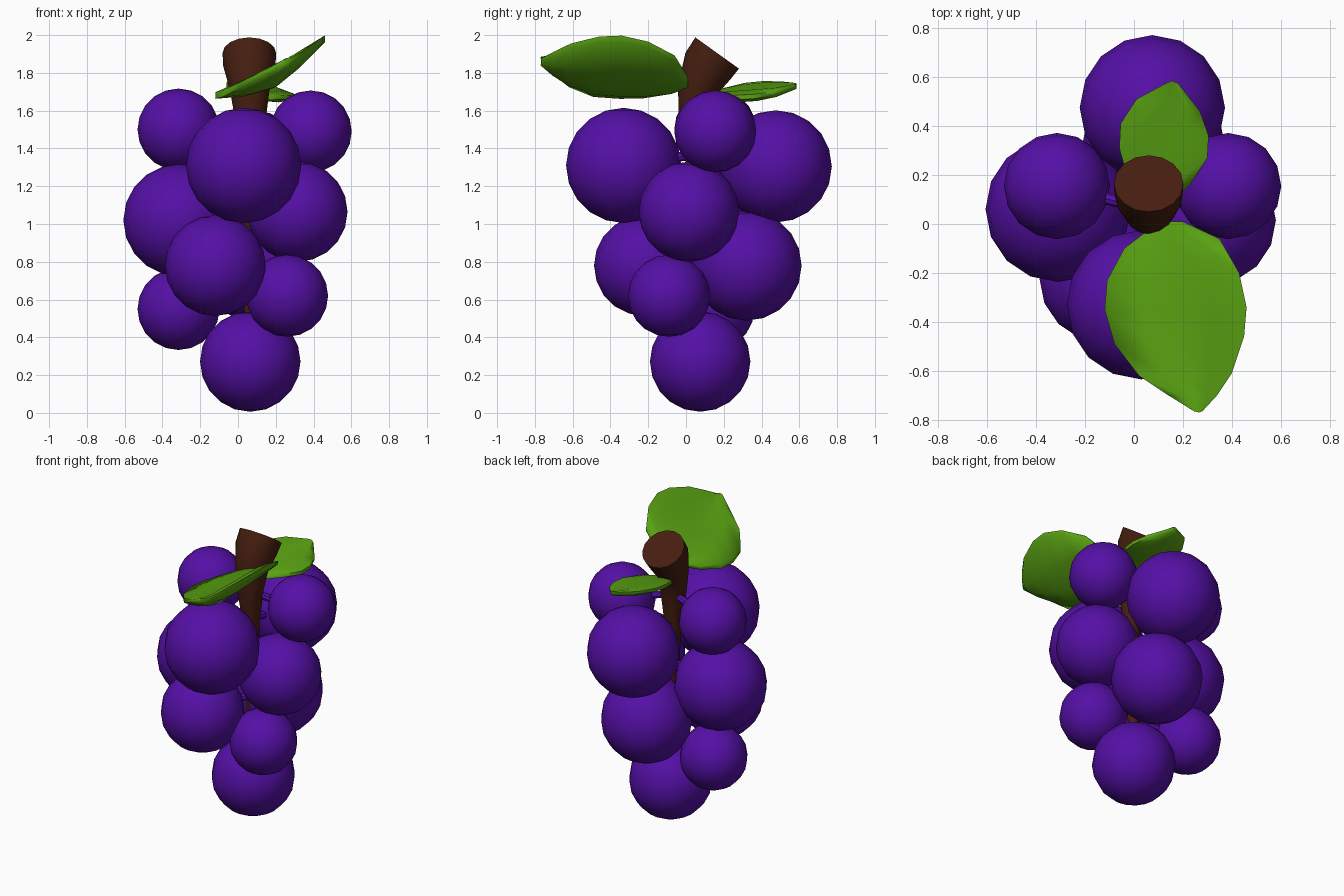
import bpy, bmesh, math
from mathutils import Vector

if "Cube" in bpy.data.objects:
    bpy.data.objects.remove(bpy.data.objects["Cube"])


def material(name, rgb):
    m = bpy.data.materials.new(name)
    m.diffuse_color = (*rgb, 1)
    m.use_nodes = True
    m.node_tree.nodes["Principled BSDF"].inputs["Base Color"].default_value = m.diffuse_color
    return m


PURPLE = material("grape_purple", (0.09, 0.005, 0.38))
GREEN = material("leaf_green", (0.10, 0.36, 0.006))
BROWN = material("stem_brown", (0.06, 0.013, 0.005))


def finish(bm, name, mat, angle=60):
    bmesh.ops.recalc_face_normals(bm, faces=bm.faces)
    me = bpy.data.meshes.new(name)
    bm.to_mesh(me)
    bm.free()
    me.materials.append(mat)
    ob = bpy.data.objects.new(name, me)
    bpy.context.collection.objects.link(ob)
    bpy.ops.object.select_all(action='DESELECT')
    ob.select_set(True)
    bpy.context.view_layer.objects.active = ob
    bpy.ops.object.shade_smooth_by_angle(angle=math.radians(angle))
    return ob


def loft(rings, name, mat, angle=60):
    """Skin a list of equally long point rings and cap both ends."""
    bm = bmesh.new()
    vs = [[bm.verts.new(p) for p in r] for r in rings]
    n = len(rings[0])
    for a, b in zip(vs, vs[1:]):
        for i in range(n):
            j = (i + 1) % n
            bm.faces.new((a[i], a[j], b[j], b[i]))
    bm.faces.new(vs[0])
    bm.faces.new(vs[-1])
    return finish(bm, name, mat, angle)


def tube(stations, name, mat, sides):
    """stations: (centre, normal, radius)"""
    rings = []
    for c, nrm, r in stations:
        nrm = Vector(nrm).normalized()
        ref = Vector((1, 0, 0)) if abs(nrm.x) < 0.8 else Vector((0, 1, 0))
        v = nrm.cross(ref).normalized()
        u = v.cross(nrm)
        rings.append([Vector(c) + r * (u * math.cos(t) + v * math.sin(t))
                      for t in (2 * math.pi * i / sides for i in range(sides))])
    return loft(rings, name, mat, 40)


# Grapes: x, y, z, radius
grapes = [
    (-0.315, 0.155, 1.50, 0.217), (0.385, 0.155, 1.49, 0.217),
    (0.03, -0.33, 1.31, 0.305), (0.075, 0.475, 1.305, 0.297),
    (-0.31, 0.06, 1.02, 0.297), (0.315, 0.015, 1.065, 0.265),
    (-0.12, -0.22, 0.78, 0.267), (0.08, 0.32, 0.78, 0.292),
    (-0.315, 0.145, 0.55, 0.217), (0.26, -0.09, 0.62, 0.217),
    (0.065, 0.075, 0.272, 0.266)]
for k, (x, y, z, r) in enumerate(grapes):
    bm = bmesh.new()
    bmesh.ops.create_uvsphere(bm, u_segments=16, v_segments=10, radius=r)
    bmesh.ops.translate(bm, verts=bm.verts, vec=(x, y, z))
    finish(bm, f"grape_{k + 1}", PURPLE)
    # Short stalk joining the grape to the stem
    if k < 10:
        a, b = Vector((x, y, z)), Vector((0.065, 0.06, z + 0.06))
        tube([(a, b - a, 0.025), (b, b - a, 0.025)], f"grape_stalk_{k + 1}", PURPLE, 8)

# Stem: flared, tilted cut at the top, thin down through the bunch
tube([((0.06, 0.165, 1.905), (0, 0.58, 0.81), 0.142),
      ((0.06, 0.115, 1.835), (0, 0.52, 0.85), 0.138),
      ((0.062, 0.06, 1.71), (0, 0.25, 0.97), 0.105),
      ((0.065, 0.045, 1.58), (0, 0, 1), 0.085),
      ((0.065, 0.05, 1.35), (0, 0, 1), 0.055),
      ((0.065, 0.065, 0.9), (0, 0, 1), 0.042),
      ((0.065, 0.075, 0.4), (0, 0, 1), 0.032)], "stem", BROWN, 16)


def leaf(name, stations, thick):
    """stations: (left, midrib, right) points; closed lens-shaped sections."""
    rings = []
    last = len(stations) - 1
    for k, (l, m, r) in enumerate(stations):
        l, m, r = Vector(l), Vector(m), Vector(r)
        row = [l, l.lerp(m, 0.5), m, m.lerp(r, 0.5), r]
        f = 0.45 + 0.55 * math.sin(math.pi * k / last)
        h = [Vector((0, 0, thick * f * w)) for w in (0.35, 0.9, 0.85, 0.9, 0.35)]
        rings.append([p + d for p, d in zip(row, h)] +
                     [p - d for p, d in reversed(list(zip(row, h)))])
    loft(rings, name, GREEN, 70)


# Large leaf, leaning forward with the right half raised
leaf("front_leaf", [
    ((0.09, 0.0, 1.74), (0.14, 0.01, 1.74), (0.20, 0.01, 1.77)),
    ((-0.04, -0.10, 1.70), (0.145, -0.05, 1.74), (0.35, -0.06, 1.88)),
    ((-0.11, -0.23, 1.68), (0.165, -0.20, 1.75), (0.43, -0.20, 1.95)),
    ((-0.12, -0.35, 1.68), (0.185, -0.36, 1.76), (0.46, -0.34, 1.98)),
    ((-0.08, -0.49, 1.69), (0.205, -0.50, 1.77), (0.45, -0.46, 1.975)),
    ((0.02, -0.62, 1.74), (0.23, -0.62, 1.80), (0.40, -0.61, 1.94)),
    ((0.14, -0.70, 1.80), (0.25, -0.71, 1.83), (0.34, -0.70, 1.90)),
    ((0.245, -0.765, 1.855), (0.265, -0.77, 1.86), (0.28, -0.765, 1.87))], 0.05)

# Small leaf behind the stem
leaf("back_leaf", [
    ((0.06, 0.09, 1.67), (0.10, 0.08, 1.665), (0.14, 0.08, 1.66)),
    ((-0.03, 0.20, 1.71), (0.12, 0.18, 1.675), (0.23, 0.16, 1.67)),
    ((-0.06, 0.31, 1.735), (0.13, 0.29, 1.68), (0.30, 0.27, 1.67)),
    ((-0.055, 0.41, 1.745), (0.14, 0.40, 1.69), (0.305, 0.36, 1.675)),
    ((0.01, 0.51, 1.745), (0.15, 0.50, 1.705), (0.27, 0.46, 1.69)),
    ((0.13, 0.575, 1.735), (0.155, 0.585, 1.73), (0.18, 0.575, 1.725))], 0.035)
